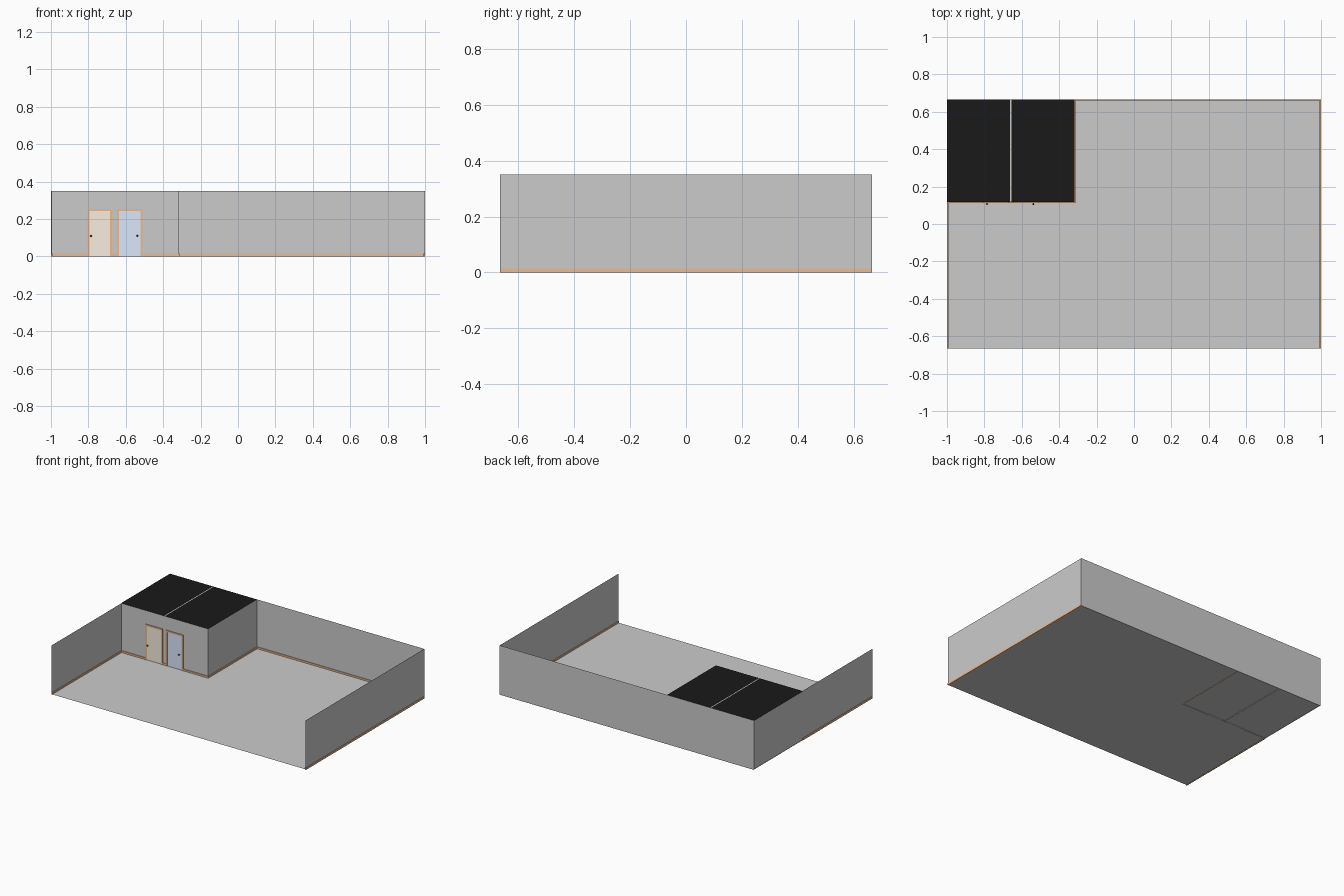
import bpy, math

if "Cube" in bpy.data.objects:
    bpy.data.objects.remove(bpy.data.objects["Cube"])


def material(name, rgb):
    m = bpy.data.materials.new(name)
    m.diffuse_color = (*rgb, 1)
    m.use_nodes = True
    m.node_tree.nodes["Principled BSDF"].inputs["Base Color"].default_value = m.diffuse_color
    return m


WOOD = material("trim_wood", (0.85, 0.5, 0.28))
BEIGE = material("beige_door", (0.95, 0.85, 0.74))
BLUE = material("blue_door", (0.72, 0.8, 0.97))
BLACK = material("black_ceiling", (0.01, 0.01, 0.01))
DARK = material("dark_metal", (0.08, 0.08, 0.08))

W, D, H = 1.0, 0.665, 0.35      # half width, half depth, wall height
RX, RY, DIV = -0.317, 0.117, -0.659   # room corner and divider
WX = 0.997                     # side wall planes
FLOOR = 0.003


def panel(name, pts, mat=None):
    me = bpy.data.meshes.new(name)
    me.from_pydata(pts, [], [list(range(len(pts)))])
    ob = bpy.data.objects.new(name, me)
    bpy.context.collection.objects.link(ob)
    if mat:
        me.materials.append(mat)
    return ob


def box(name, lo, hi, mat=None):
    c = [(a + b) / 2 for a, b in zip(lo, hi)]
    bpy.ops.mesh.primitive_cube_add(size=1, location=c)
    ob = bpy.context.object
    ob.name = name
    ob.scale = [b - a for a, b in zip(lo, hi)]
    if mat:
        ob.data.materials.append(mat)
    return ob


def upright(name, a, b):
    return panel(name, [(*a, 0), (*b, 0), (*b, H), (*a, H)])


# Floor and outer walls (front left open)
panel("floor", [(-W, -D, FLOOR), (W, -D, FLOOR), (W, D, FLOOR), (-W, D, FLOOR)])
upright("left_wall", (-WX, -D), (-WX, D))
upright("back_wall", (W, D), (-W, D))
upright("right_wall", (WX, D), (WX, -D))

# Corner rooms: front wall notched for the two doorways, side wall, divider
doors = [("beige", -0.805, -0.672, BEIGE, -0.786), ("blue", -0.647, -0.51, BLUE, -0.538)]
TOP = 0.255
profile = [(-WX, 0)]
for _, x0, x1, _, _ in doors:
    profile += [(x0, 0), (x0, TOP), (x1, TOP), (x1, 0)]
profile += [(RX, 0), (RX, H), (-WX, H)]
panel("room_front_wall", [(x, RY, z) for x, z in profile])
upright("room_side_wall", (RX, RY), (RX, D))
box("room_divider", (DIV - 0.003, RY - 0.0005, 0), (DIV + 0.003, D, H))

# Black ceilings either side of the divider
for name, x0, x1 in [("left_ceiling", -W, DIV - 0.003), ("right_ceiling", DIV + 0.003, RX)]:
    panel(name, [(x0, RY, H), (x1, RY, H), (x1, D, H), (x0, D, H)], BLACK)

# Doors with frames and knobs
F = 0.012
for name, x0, x1, mat, kx in doors:
    y0, y1 = RY - 0.006, RY + 0.006
    box(name + "_frame_left", (x0, y0, 0), (x0 + F, y1, TOP), WOOD)
    box(name + "_frame_right", (x1 - F, y0, 0), (x1, y1, TOP), WOOD)
    box(name + "_frame_top", (x0 + F, y0, TOP - F), (x1 - F, y1, TOP), WOOD)
    box(name + "_door", (x0 + F, RY - 0.003, 0), (x1 - F, RY + 0.003, TOP - F), mat)
    bpy.ops.mesh.primitive_cylinder_add(vertices=12, radius=0.0025, depth=0.008,
                                        location=(kx, RY - 0.006, 0.11),
                                        rotation=(math.pi / 2, 0, 0))
    bpy.context.object.name = name + "_knob_stem"
    bpy.context.object.data.materials.append(DARK)
    bpy.ops.mesh.primitive_uv_sphere_add(segments=16, ring_count=8, radius=0.005,
                                         location=(kx, RY - 0.011, 0.11))
    bpy.context.object.name = name + "_knob"
    bpy.context.object.data.materials.append(DARK)
    bpy.ops.object.shade_smooth_by_angle()

# Baseboards along the walls
T, B = 0.005, 0.015
runs = [(-WX, doors[0][1]), (doors[0][2], doors[1][1]), (doors[1][2], RX + T)]
for i, (x0, x1) in enumerate(runs):
    box(f"room_baseboard_{i + 1}", (x0, RY - T, 0), (x1, RY, B), WOOD)
box("room_side_baseboard", (RX, RY, 0), (RX + T, D - T, B), WOOD)
box("back_baseboard", (RX, D - T, 0), (WX, D - 0.0005, B), WOOD)
box("left_baseboard", (-W, -D, 0), (-W + 0.007, RY, B), WOOD)
box("right_baseboard", (W - 0.007, -D, 0), (W, D, B), WOOD)
